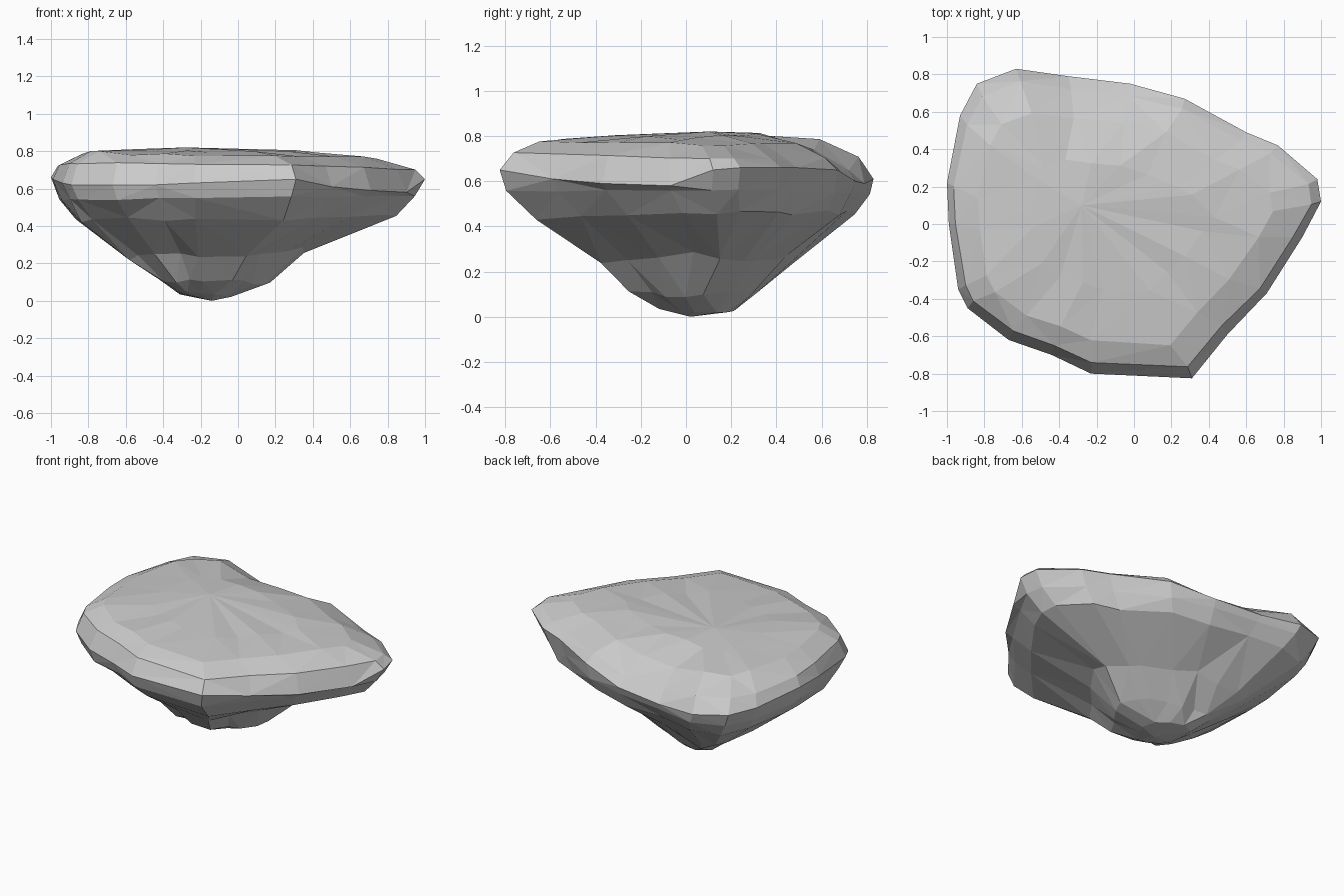
import bpy, bmesh, random

if "Cube" in bpy.data.objects:
    bpy.data.objects.remove(bpy.data.objects["Cube"])

random.seed(7)

# Widest outline of the boulder, seen from above, with its height
RIM = [(1.0, .12, .65), (.98, .24, .66), (.77, .42, .66), (.60, .49, .66),
       (.27, .67, .65), (-.02, .75, .60), (-.35, .79, .59), (-.63, .83, .61),
       (-.84, .75, .63), (-.93, .58, .64), (-1.0, .22, .66), (-.99, 0, .65),
       (-.94, -.35, .63), (-.89, -.45, .62), (-.67, -.62, .62), (-.44, -.70, .62),
       (-.23, -.80, .63), (.31, -.825, .65), (.50, -.59, .61), (.71, -.37, .59),
       (.90, -.07, .58)]
DENT = (5, 6)  # outline points at the back where the top edge is chipped

# Levels: x min, x max, y min, y max, height, tilt in x, tilt in y, jitter, dent depth
LEVELS = [(-.32, -.02, -.12, .22, .03, -.01, -.01, 0, 0),
          (-.42, .17, -.24, .31, .10, 0, 0, .015, 0),
          (-.60, .38, -.37, .47, .25, .02, 0, .02, 0),
          (-.89, .85, -.66, .75, .45, .01, .015, .015, 0),
          (-.955, .945, -.80, .81, .55, .01, 0, .005, 0),
          None,
          (-.96, .95, -.76, .76, .715, -.01, -.02, .005, .05),
          (-.83, .74, -.64, .60, .778, -.012, -.005, .01, .03),
          (-.55, .42, -.36, .34, .80, -.005, .005, .01, 0)]

bm = bmesh.new()


def ring(level):
    if level is None:
        return [bm.verts.new(p) for p in RIM]
    x0, x1, y0, y1, z, tx, ty, j, dent = level
    out = []
    for i, (x, y, _) in enumerate(RIM):
        px = x0 + (x + 1) / 2 * (x1 - x0) + random.uniform(-j, j)
        py = y0 + (y + .825) / 1.655 * (y1 - y0) + random.uniform(-j, j)
        pz = z + tx * x + ty * y + random.uniform(-j, j) - (dent if i in DENT else 0)
        out.append(bm.verts.new((px, py, pz)))
    return out


# Stack the levels and join them
rings = [ring(l) for l in LEVELS]
n = len(RIM)
for a, b in zip(rings, rings[1:]):
    for i in range(n):
        k = (i + 1) % n
        bm.faces.new((a[i], a[k], b[k], b[i]))

# Underside and crown
low = bm.verts.new((-.14, .02, 0))
top = bm.verts.new((-.28, .1, .82))
for i in range(n):
    k = (i + 1) % n
    bm.faces.new((low, rings[0][k], rings[0][i]))
    bm.faces.new((top, rings[-1][i], rings[-1][k]))

# Merge tiny facets and triangulate for a chipped, faceted look
bmesh.ops.remove_doubles(bm, verts=[v for r in rings[:3] + rings[-1:] for v in r], dist=.06)
bmesh.ops.triangulate(bm, faces=bm.faces[:])
bmesh.ops.recalc_face_normals(bm, faces=bm.faces[:])
mesh = bpy.data.meshes.new("boulder")
bm.to_mesh(mesh)
bm.free()
boulder = bpy.data.objects.new("boulder", mesh)
bpy.context.collection.objects.link(boulder)
